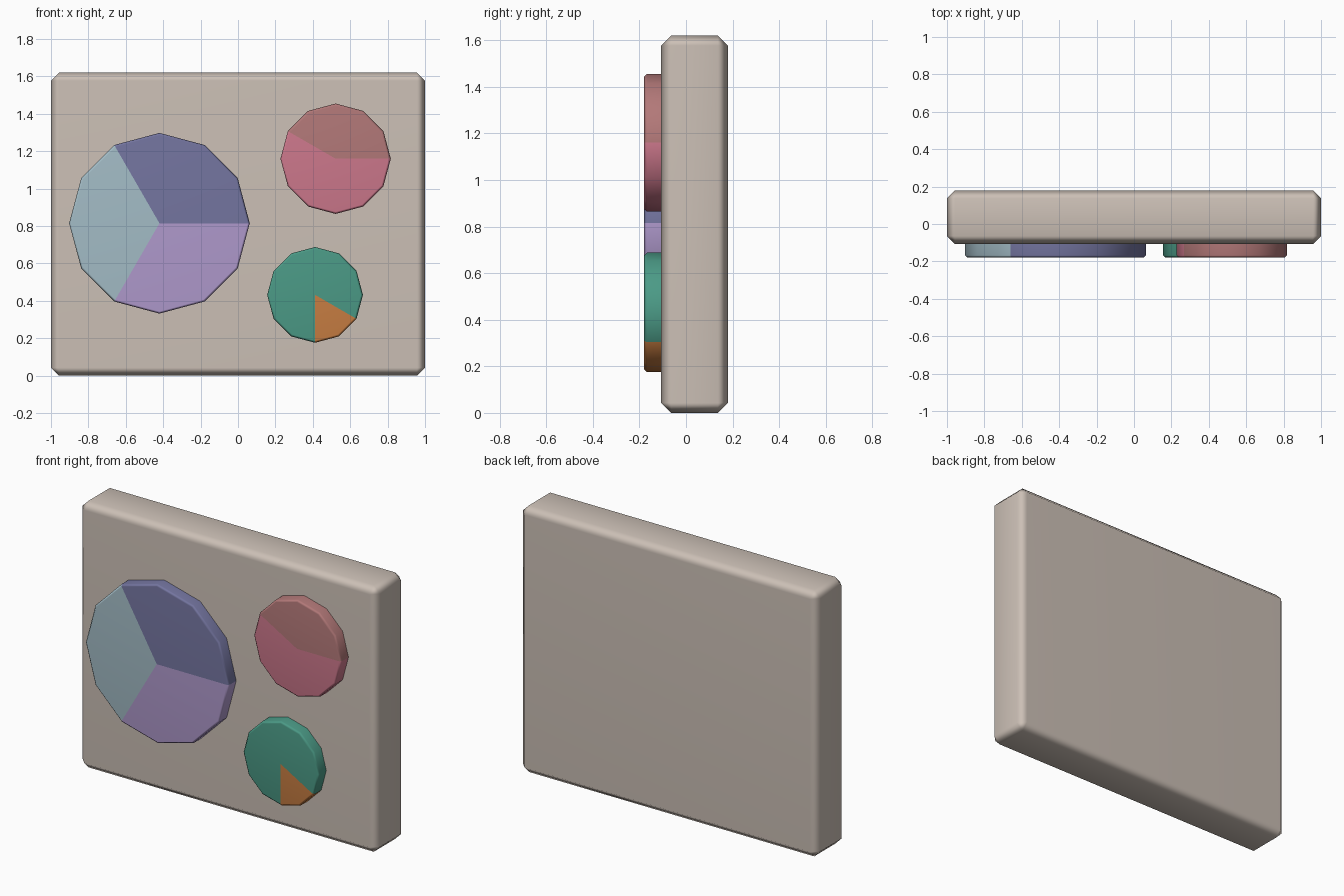
import bpy, bmesh, math

if "Cube" in bpy.data.objects:
    bpy.data.objects.remove(bpy.data.objects["Cube"])


def material(name, hex_colour):
    """Flat material from an sRGB hex colour."""
    srgb = [int(hex_colour[i:i + 2], 16) / 255 for i in (0, 2, 4)]
    mat = bpy.data.materials.new(name)
    mat.diffuse_color = [((c + 0.055) / 1.055) ** 2.4 for c in srgb] + [1]
    mat.use_nodes = True
    mat.node_tree.nodes["Principled BSDF"].inputs["Base Color"].default_value = mat.diffuse_color
    return mat


def finish(name, bm, mats):
    bmesh.ops.recalc_face_normals(bm, faces=bm.faces)
    mesh = bpy.data.meshes.new(name)
    bm.to_mesh(mesh)
    bm.free()
    for mat in mats:
        mesh.materials.append(mat)
    mesh.shade_smooth()
    mesh.set_sharp_from_angle(angle=math.radians(50))
    obj = bpy.data.objects.new(name, mesh)
    bpy.context.collection.objects.link(obj)
    obj.modifiers.new("flat_face_normals", "WEIGHTED_NORMAL").keep_sharp = True
    return obj


def back_plate():
    """Slab with chamfered, softly shaded edges."""
    bm = bmesh.new()
    bmesh.ops.create_cube(bm, size=1)
    bmesh.ops.scale(bm, vec=(2, 0.287, 1.62), verts=bm.verts)
    bmesh.ops.translate(bm, vec=(0, 0.0365, 0.81), verts=bm.verts)
    bmesh.ops.bevel(bm, geom=bm.edges[:], offset=0.043, segments=1,
                    affect='EDGES')
    finish("back_plate", bm, [material("warm_stone", "CCC0B6")])


def pie_disc(name, x, z, radius, slices, sides=12):
    """Twelve-sided disc; slices = (start step, material), in 30 degree steps."""
    bm = bmesh.new()
    chamfer = 0.012
    profile = [(radius, -0.09), (radius, -0.18 + chamfer),
               (radius - chamfer, -0.18)]
    rings = [[bm.verts.new((x + r * math.cos(2 * math.pi * i / sides), y,
                            z + r * math.sin(2 * math.pi * i / sides)))
              for i in range(sides)] for r, y in profile]
    front = bm.verts.new((x, -0.18, z))
    back = bm.verts.new((x, -0.09, z))
    for i in range(sides):
        j = (i + 1) % sides
        faces = [bm.faces.new((a[i], a[j], b[j], b[i]))
                 for a, b in zip(rings, rings[1:])]
        faces.append(bm.faces.new((rings[-1][i], rings[-1][j], front)))
        faces.append(bm.faces.new((rings[0][j], rings[0][i], back)))
        slot = max(k for k, s in enumerate(slices) if s[0] <= i)
        for f in faces:
            f.material_index = next(k for k, s in enumerate(slices)
                                    if s[1] == slices[slot][1])
    finish(name, bm, [s[1] for s in slices])


slate = material("slate_blue", "7475A0")
pale = material("pale_blue", "A3BCC6")
lilac = material("lilac", "B09ACD")
brick = material("dusty_red", "B27878")
pink = material("rose_pink", "CD788C")
green = material("sea_green", "4B9A86")
orange = material("orange", "CA7F43")

back_plate()
pie_disc("large_disc", -0.42, 0.815, 0.483, [(0, slate), (4, pale), (8, lilac)])
pie_disc("upper_small_disc", 0.522, 1.16, 0.295, [(0, brick), (5, pink)])
pie_disc("lower_small_disc", 0.412, 0.432, 0.256,
         [(0, green), (9, orange), (11, green)])
